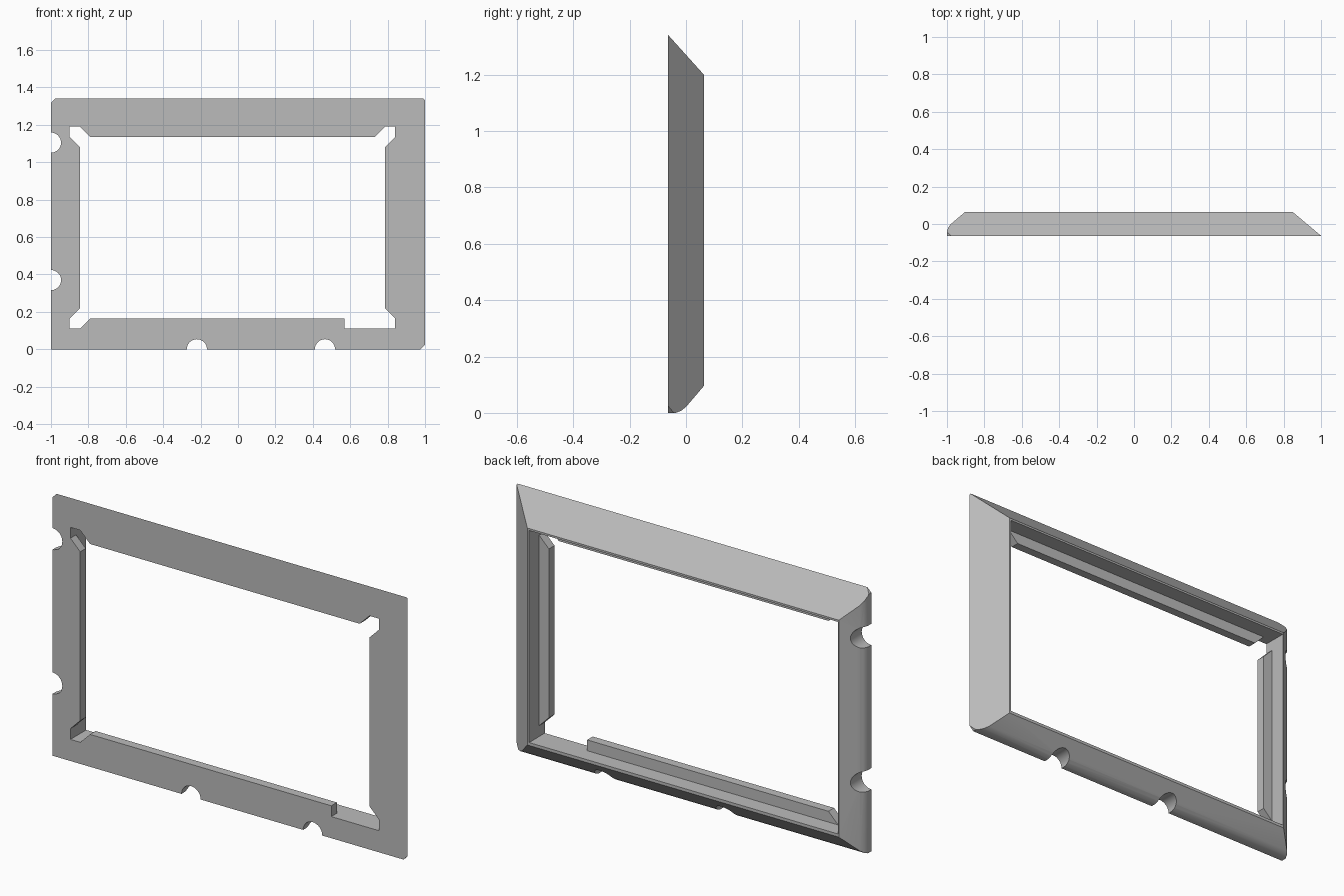
import bpy, bmesh, math
from mathutils import Vector, Matrix

cube = bpy.data.objects.get("Cube")
if cube:
    bpy.data.objects.remove(cube, do_unlink=True)

FRONT, BACK = -0.063, 0.063
LIP = 0.045
IN_L, IN_R, IN_B, IN_T = -0.90, 0.84, 0.11, 1.19   # opening
TOP = 1.34

grey = bpy.data.materials.new("plain grey")
grey.use_nodes = True
colour = (0.5, 0.5, 0.5, 1)
grey.diffuse_color = colour
grey.node_tree.nodes["Principled BSDF"].inputs["Base Color"].default_value = colour


def make_object(name, bm):
    bmesh.ops.recalc_face_normals(bm, faces=bm.faces)
    mesh = bpy.data.meshes.new(name)
    bm.to_mesh(mesh)
    bm.free()
    mesh.materials.append(grey)
    obj = bpy.data.objects.new(name, mesh)
    bpy.context.collection.objects.link(obj)
    return obj


def rect_ring(bm, left, right, bottom, top, y):
    corners = ((left, bottom), (right, bottom), (right, top), (left, top))
    return [bm.verts.new((x, y, z)) for x, z in corners]


def outer_ring(bm, inset, y):
    # left and bottom follow a bent profile, right and top a straight slope
    t = (y - FRONT) / (BACK - FRONT)
    return rect_ring(bm, -1 + inset, 1 - 0.15 * t, inset, TOP - 0.14 * t, y)


# Bezel: rings bridged into a closed loop around the opening
bm = bmesh.new()
rings = [outer_ring(bm, inset, y) for inset, y in
         ((0, FRONT), (0, -0.037), (0.007, -0.018), (0.021, 0), (0.095, BACK))]
rings += [rect_ring(bm, IN_L, IN_R, IN_B, IN_T, y) for y in (BACK, FRONT)]
for a, b in zip(rings, rings[1:] + rings[:1]):
    for i in range(4):
        j = (i + 1) % 4
        bm.faces.new((a[i], a[j], b[j], b[i]))

# Clipped outer corners
for x, z, size in ((-1, TOP, 0.022), (1, 0, 0.024), (1, TOP, 0.008)):
    normal = Vector((x, 0, 1 if z else -1)).normalized()
    point = Vector((x, 0, z)) - normal * size * math.sqrt(0.5)
    cut = bmesh.ops.bisect_plane(bm, geom=bm.verts[:] + bm.edges[:] + bm.faces[:],
                                 plane_co=point, plane_no=normal, clear_outer=True)
    edges = [e for e in cut["geom_cut"] if isinstance(e, bmesh.types.BMEdge)]
    bmesh.ops.holes_fill(bm, edges=edges, sides=0)
bezel = make_object("bezel", bm)

# Round notches through the left and bottom edges
bm = bmesh.new()
for x, z in ((-1, 1.105), (-1, 0.37), (-0.22, 0), (0.465, 0)):
    place = Matrix.Translation((x, 0, z)) @ Matrix.Rotation(math.pi / 2, 4, "X")
    bmesh.ops.create_cone(bm, cap_ends=True, segments=32, radius1=0.054,
                          radius2=0.054, depth=0.4, matrix=place)
cutter = make_object("notch_cutter", bm)
cutter.hide_render = True
mod = bezel.modifiers.new("notches", "BOOLEAN")
mod.operation = "DIFFERENCE"
mod.solver = "EXACT"
mod.object = cutter
bpy.context.view_layer.objects.active = bezel
bezel.select_set(True)
bpy.ops.object.modifier_apply(modifier=mod.name)
bpy.data.objects.remove(cutter, do_unlink=True)
bpy.ops.object.select_all(action="DESELECT")
bezel.select_set(True)
bpy.ops.object.shade_smooth_by_angle(angle=math.radians(30))


# Retaining lips along the front of the opening
def lip(name, outline):
    bm = bmesh.new()
    face = bm.faces.new([bm.verts.new((x, FRONT, z)) for x, z in outline])
    ext = bmesh.ops.extrude_face_region(bm, geom=[face], use_keep_orig=True)
    moved = [v for v in ext["geom"] if isinstance(v, bmesh.types.BMVert)]
    bmesh.ops.translate(bm, verts=moved, vec=(0, LIP, 0))
    return make_object(name, bm)


W = 0.055
for name, wall, inward in (("lip_right", IN_L, W), ("lip_left", IN_R, -W)):
    lip(name, ((wall, IN_B + W), (wall + inward, IN_B + 2 * W),
               (wall + inward, IN_T - 2 * W), (wall, IN_T - W)))
lip("lip_top", ((IN_L + W, IN_T), (IN_L + 2 * W, IN_T - W),
                (IN_R - 2 * W, IN_T - W), (IN_R - W, IN_T)))
lip("lip_bottom", ((IN_L + W, IN_B), (IN_L + 2 * W, IN_B + W),
                   (0.57, IN_B + W), (0.57, IN_B)))
